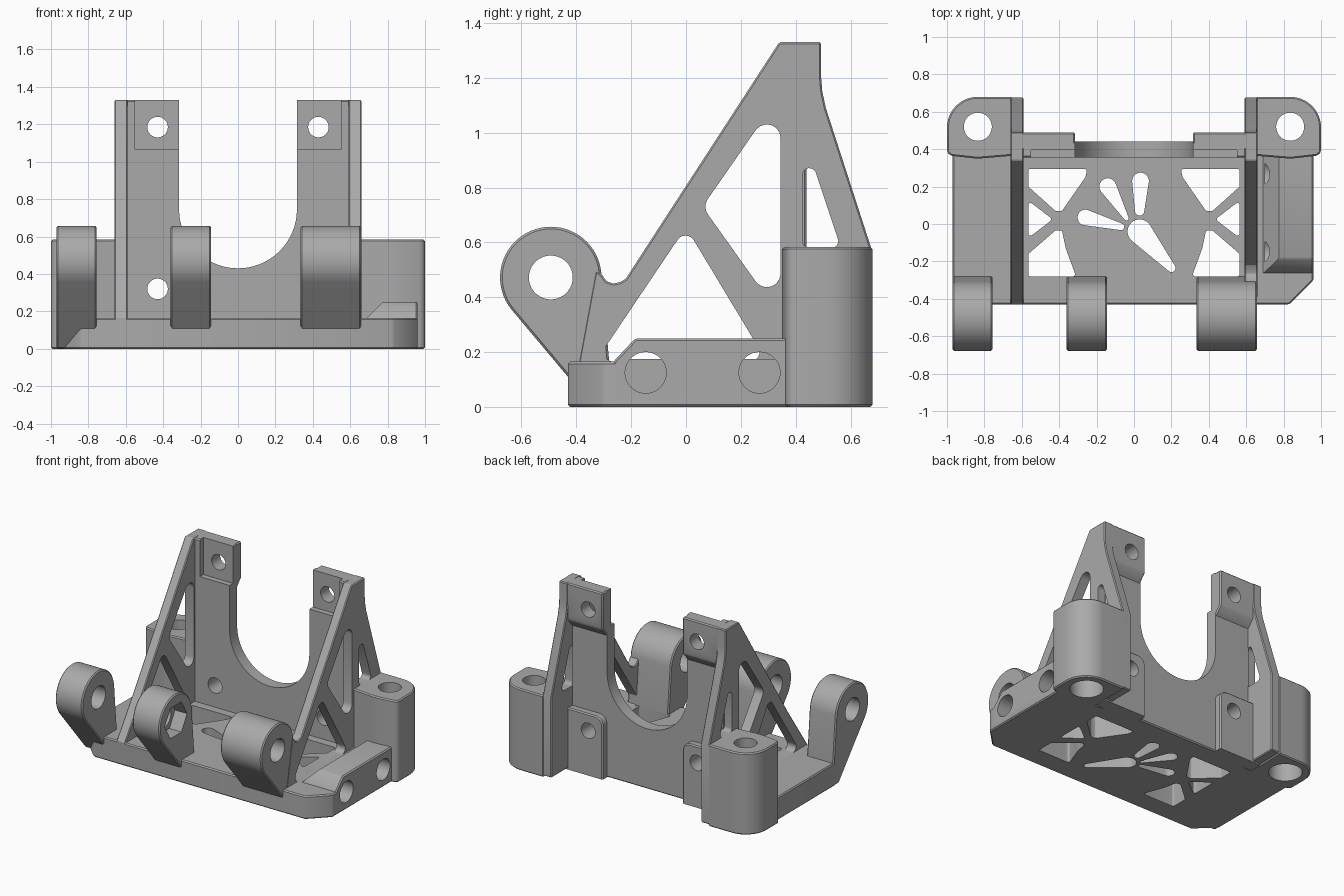
import bpy, bmesh, math
from mathutils import Vector, geometry

cube = bpy.data.objects.get("Cube")
if cube:
    bpy.data.objects.remove(cube, do_unlink=True)

GREY = (0.4, 0.4, 0.4, 1)
mat = bpy.data.materials.new("matte_grey")
mat.use_nodes = True
mat.diffuse_color = GREY
mat.node_tree.nodes["Principled BSDF"].inputs["Base Color"].default_value = GREY


# ---- profile helpers ----
def circle(a, b, r, n=40):
    return [(a + r * math.cos(2 * math.pi * i / n), b + r * math.sin(2 * math.pi * i / n)) for i in range(n)]


def hull(*groups):
    pts = [p for g in groups for p in g]
    return [pts[i] for i in geometry.convex_hull_2d(pts)]


def box(a0, a1, b0, b1):
    return [(a0, b0), (a1, b0), (a1, b1), (a0, b1)]


def flip(pts, s):
    return [(s * a, b) for a, b in pts]


def rounded(pts, r, n=6):
    """Fillet every corner of a polygon with a true arc."""
    out = []
    for i, p in enumerate(pts):
        p = Vector(p)
        d1 = (Vector(pts[i - 1]) - p).normalized()
        d2 = (Vector(pts[(i + 1) % len(pts)]) - p).normalized()
        half = d1.angle(d2) / 2
        c = p + (d1 + d2).normalized() * r / math.sin(half)
        t = r / math.tan(half)
        v1, v2 = p + d1 * t - c, p + d2 * t - c
        sweep = math.atan2(v1.x * v2.y - v1.y * v2.x, v1.dot(v2))
        for k in range(n + 1):
            a = sweep * k / n
            out.append((c.x + v1.x * math.cos(a) - v1.y * math.sin(a),
                        c.y + v1.x * math.sin(a) + v1.y * math.cos(a)))
    return out


# ---- solid helpers ----
PLACE = {"x": lambda a, b, d: (d, a, b), "y": lambda a, b, d: (a, d, b), "z": lambda a, b, d: (a, b, d)}


def bake(ob):
    deps = bpy.context.evaluated_depsgraph_get()
    mesh = bpy.data.meshes.new_from_object(ob.evaluated_get(deps))
    ob.modifiers.clear()
    ob.data = mesh


def prism(name, pts, axis, lo, hi, bevel=0.008):
    bm = bmesh.new()
    ends = [[bm.verts.new(PLACE[axis](a, b, d)) for a, b in pts] for d in (lo, hi)]
    bm.faces.new(ends[0])
    bm.faces.new(ends[1])
    for i in range(len(pts)):
        bm.faces.new((ends[0][i - 1], ends[0][i], ends[1][i], ends[1][i - 1]))
    bmesh.ops.recalc_face_normals(bm, faces=bm.faces)
    mesh = bpy.data.meshes.new(name)
    bm.to_mesh(mesh)
    bm.free()
    mesh.materials.append(mat)
    ob = bpy.data.objects.new(name, mesh)
    bpy.context.collection.objects.link(ob)
    if bevel:
        m = ob.modifiers.new("edge", "BEVEL")
        m.width, m.segments, m.limit_method = bevel, 1, "ANGLE"
        m.angle_limit = math.radians(35)
        bake(ob)
    return ob


def cut(ob, pts, axis, lo, hi):
    tool = prism("cutter", pts, axis, lo, hi, 0)
    m = ob.modifiers.new("cut", "BOOLEAN")
    m.operation, m.solver, m.object = "DIFFERENCE", "EXACT", tool
    bake(ob)
    bpy.data.objects.remove(tool, do_unlink=True)


# ---- base plate with lightening windows and vent slots ----
base = prism("base_plate", [(-.97, .4), (-.97, -.3), (-.84, -.43), (.83, -.43), (.96, -.3), (.96, .4)],
             "z", 0, .165)
windows = [
    [(-.565, .295), (-.25, .295), (-.26, .25), (-.385, .07), (-.42, .07), (-.565, .2)],
    [(-.565, .125), (-.565, -.075), (-.435, .025)],
    [(-.565, -.28), (-.31, -.28), (-.365, -.13), (-.385, -.035), (-.42, -.035), (-.565, -.16)],
]
for w in windows:
    for s in (-1, 1):
        cut(base, flip(rounded(w, .012), s), "z", -.1, .3)
for a, b, ra, rb in [((-.04, .03), (-.14, .2), .012, .045), ((.03, .07), (.035, .23), .025, .045),
                     ((-.07, -.015), (-.26, .035), .018, .042), ((.03, -.04), (.2, -.235), .065, .022)]:
    cut(base, hull(circle(*a, ra, 20), circle(*b, rb, 20)), "z", -.1, .3)

# ---- side block with sloped front and inner faces ----
block = prism("side_block", [(-.265, .1), (-.265, .165), (-.185, .25), (.38, .25), (.38, .1)], "x", .66, .96)
cut(block, [(.6, .165), (.69, .165), (.78, .255), (.78, .3), (.6, .3)], "y", -.5, .5)
for part in (base, block):
    for y in (-.147, .268):
        cut(part, circle(y, .125, .075), "x", .7, 1.1)

# ---- rear wall with a U-shaped opening and screw pockets ----
wall = prism("rear_wall", box(-.6, .6, 0, 1.33), "y", .355, .44)
cut(wall, hull(circle(0, .745, .315, 64), [(-.315, 1.5), (.315, 1.5)]), "y", 0, 1)
for s in (-1, 1):
    cut(wall, flip(box(.2, .55, 1.065, 1.5), s), "y", .2, .395)

# ---- paired parts ----
for s, side in ((1, "left"), (-1, "right")):
    # screw bosses on the back of the wall
    top = prism(side + "_top_boss", [(.4, 1.0), (.43, 1.0), (.49, 1.07), (.49, 1.33), (.395, 1.33)],
                "x", s * .315, s * .66)
    low = prism(side + "_lower_boss", rounded(flip(box(.315, .65, -.1, .44), s), .06), "y", .4, .49)
    cut(low, box(-1, 1, -.3, 0), "y", 0, 1)
    for z in (1.185, .32):
        for part in (wall, top, low):
            cut(part, circle(s * .43, z, .055, 32), "y", .2, .7)

    # triangular side brace with three windows
    outline = [(-.43, .01), (-.43, .165), (-.22, .467), (.34, 1.33), (.493, 1.33), (.493, 1.2),
               (.497, 1.15), (.51, 1.09), (.675, .58), (.675, .01)]
    if s > 0:
        outline[0:3] = [(-.34, .01), (-.4, .12), (-.33, .5), (-.305, .48), (-.29, .458),
                        (-.265, .45), (-.24, .455), (-.22, .467)]
    brace = prism(side + "_brace", outline, "x", s * .59, s * .66, .006)
    for w, r in (([(0, .655), (-.33, .165), (.295, .165)], .035),
                 ([(.345, 1.14), (.345, .33), (.06, .73)], .05),
                 ([(.425, 1.0), (.425, .58), (.565, .58)], .025)):
        cut(brace, rounded(w, r), "x", s * .5, s * .8)

    # rear mounting column with a counterbored bolt hole
    column = prism(side + "_column", flip(hull(circle(.835, .515, .165, 64),
                   [(.65, .365), (.98, .365), (1, .385), (.65, .68)]), s), "z", 0, .583)
    cut(column, circle(s * .835, .52, .075), "z", -.1, .8)
    cut(column, circle(s * .835, .52, .11, 24), "z", -.1, .2)

# ---- hinge knuckles along the front ----
for name, lo, hi in (("right_knuckle", -.97, -.757), ("middle_knuckle", -.36, -.145), ("left_knuckle", .335, .658)):
    knuckle = prism(name, hull(circle(-.493, .472, .185, 64), [(-.341, .003), (-.28, .003), (-.28, .165)]),
                    "x", lo, hi)
    cut(knuckle, circle(-.493, .472, .08), "x", -1.5, 1.5)
    if name == "middle_knuckle":
        cut(knuckle, circle(-.493, .472, .125, 6), "x", -.24, 0)

# ---- smooth curved faces, keep sharp edges ----
for ob in bpy.context.scene.objects:
    if ob.type == "MESH":
        ob.select_set(True)
        bpy.context.view_layer.objects.active = ob
bpy.ops.object.shade_smooth_by_angle(angle=math.radians(25))
